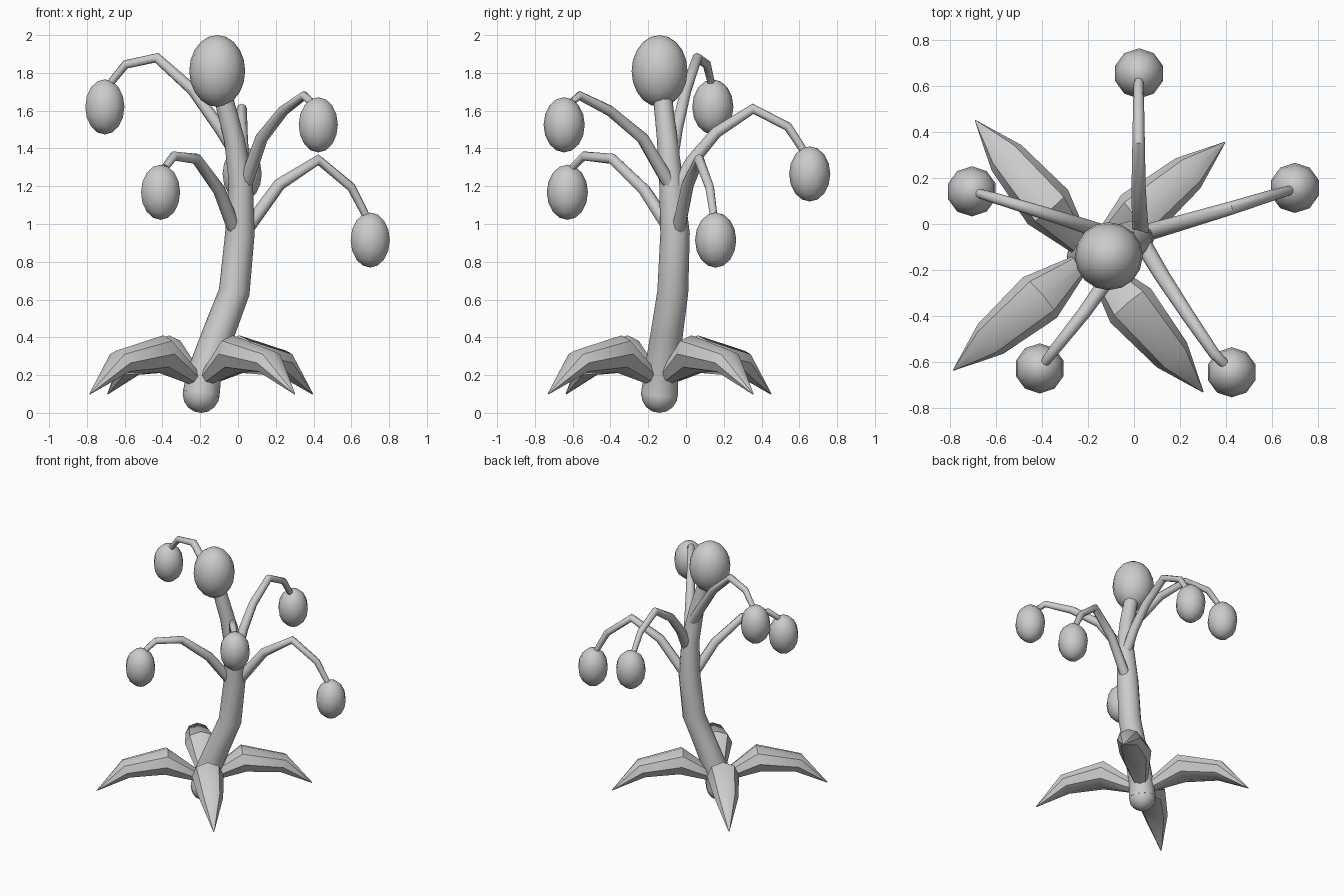
import bpy, bmesh, math
from mathutils import Vector, Matrix

if "Cube" in bpy.data.objects:
    bpy.data.objects.remove(bpy.data.objects["Cube"])


def add_object(name, bm, angle=40):
    bmesh.ops.recalc_face_normals(bm, faces=bm.faces)
    mesh = bpy.data.meshes.new(name)
    bm.to_mesh(mesh)
    bm.free()
    ob = bpy.data.objects.new(name, mesh)
    bpy.context.collection.objects.link(ob)
    bpy.context.view_layer.objects.active = ob
    ob.select_set(True)
    bpy.ops.object.shade_smooth_by_angle(angle=math.radians(angle))
    ob.select_set(False)
    return ob


def loft(name, stations, sides, ref, angle=40):
    """Elliptical tube; each station is (centre, side radius, other radius)."""
    bm = bmesh.new()
    pts = [Vector(s[0]) for s in stations]
    rings = []
    for i, (p, ra, rb) in enumerate(stations):
        t = (pts[min(i + 1, len(pts) - 1)] - pts[max(i - 1, 0)]).normalized()
        u = (Vector(ref) - t * t.dot(Vector(ref))).normalized()
        v = t.cross(u)
        rings.append([bm.verts.new(pts[i] + u * ra * math.cos(a) + v * rb * math.sin(a))
                      for a in (2 * math.pi * k / sides for k in range(sides))])
    for a, b in zip(rings, rings[1:]):
        for k in range(sides):
            j = (k + 1) % sides
            bm.faces.new((a[k], a[j], b[j], b[k]))
    bm.faces.new(rings[0])
    bm.faces.new(rings[-1])
    return add_object(name, bm, angle)


def bulb(name, centre, r, rz, seg, rings):
    bm = bmesh.new()
    bmesh.ops.create_uvsphere(bm, u_segments=seg, v_segments=rings, radius=1,
                              matrix=Matrix.Translation(centre) @ Matrix.Diagonal((r, r, rz, 1)))
    return add_object(name, bm, 60)


# Curved stem with rounded foot and large top bulb
stem = [((-.195, -.14, .10), .098), ((-.175, -.13, .22), .09), ((-.10, -.10, .43), .085),
        ((-.02, -.07, .64), .082), ((.01, -.058, .95), .078), ((.015, -.078, 1.22), .064),
        ((-.02, -.10, 1.45), .054), ((-.08, -.125, 1.68), .05)]
loft("stem", [(p, r, r) for p, r in stem], 12, (1, 0, 0))
bulb("stem_foot", (-.195, -.14, .10), .098, .10, 12, 8)
bulb("top_bulb", (-.11, -.14, 1.81), .148, .19, 16, 10)

# Arching branches, each with a hanging bulb at the end
branches = [
    ([(0, -.075, 1.36), (-.09, -.05, 1.50), (-.24, .0, 1.71), (-.43, .06, 1.88),
      (-.595, .11, 1.845), (-.68, .135, 1.74)], (-.705, .142, 1.62)),
    ([(.035, -.08, 1.20), (.125, -.23, 1.455), (.24, -.405, 1.60), (.35, -.565, 1.68),
      (.405, -.62, 1.63)], (.425, -.645, 1.525)),
    ([(-.01, -.07, .95), (-.10, -.22, 1.18), (-.22, -.39, 1.345), (-.34, -.54, 1.36),
      (-.385, -.60, 1.30)], (-.41, -.628, 1.168)),
    ([(.03, -.045, .95), (.22, .01, 1.21), (.425, .07, 1.34), (.60, .125, 1.195),
      (.69, .15, 1.02)], (.70, .157, .915)),
    ([(.03, -.06, 1.16), (.025, .03, 1.33), (.02, .16, 1.485), (.02, .355, 1.61),
      (.02, .54, 1.515), (.02, .635, 1.37)], (.022, .655, 1.265)),
]
for i, (path, end) in enumerate(branches, 1):
    n = len(path) - 1
    d = Vector(path[-1]) - Vector(path[0])
    side = (-d.y, d.x, 0)
    radii = [.038 - .018 * k / n for k in range(n + 1)]
    loft(f"branch_{i}", [(p, r, r) for p, r in zip(path, radii)], 8, side, 50)
    bulb(f"branch_bulb_{i}", end, .109, .146, 10, 8)

# Four thick drooping leaves around the foot
profile = [(.02, .17, .035, .035), (.28, .312, .115, .10), (.56, .265, .085, .07), (.77, .10, .003, .003)]
for i in range(4):
    a = math.radians(40 + 90 * i)
    c, s = math.cos(a), math.sin(a)
    loft(f"leaf_{i + 1}", [((-.195 + r * c, -.14 + r * s, z), w, h) for r, z, w, h in profile],
         8, (-s, c, 0), 40)

# Rest the foot on the ground
bpy.context.view_layer.update()
low = min((v.co.z for o in bpy.data.objects for v in o.data.vertices))
for o in bpy.data.objects:
    o.location.z -= low
